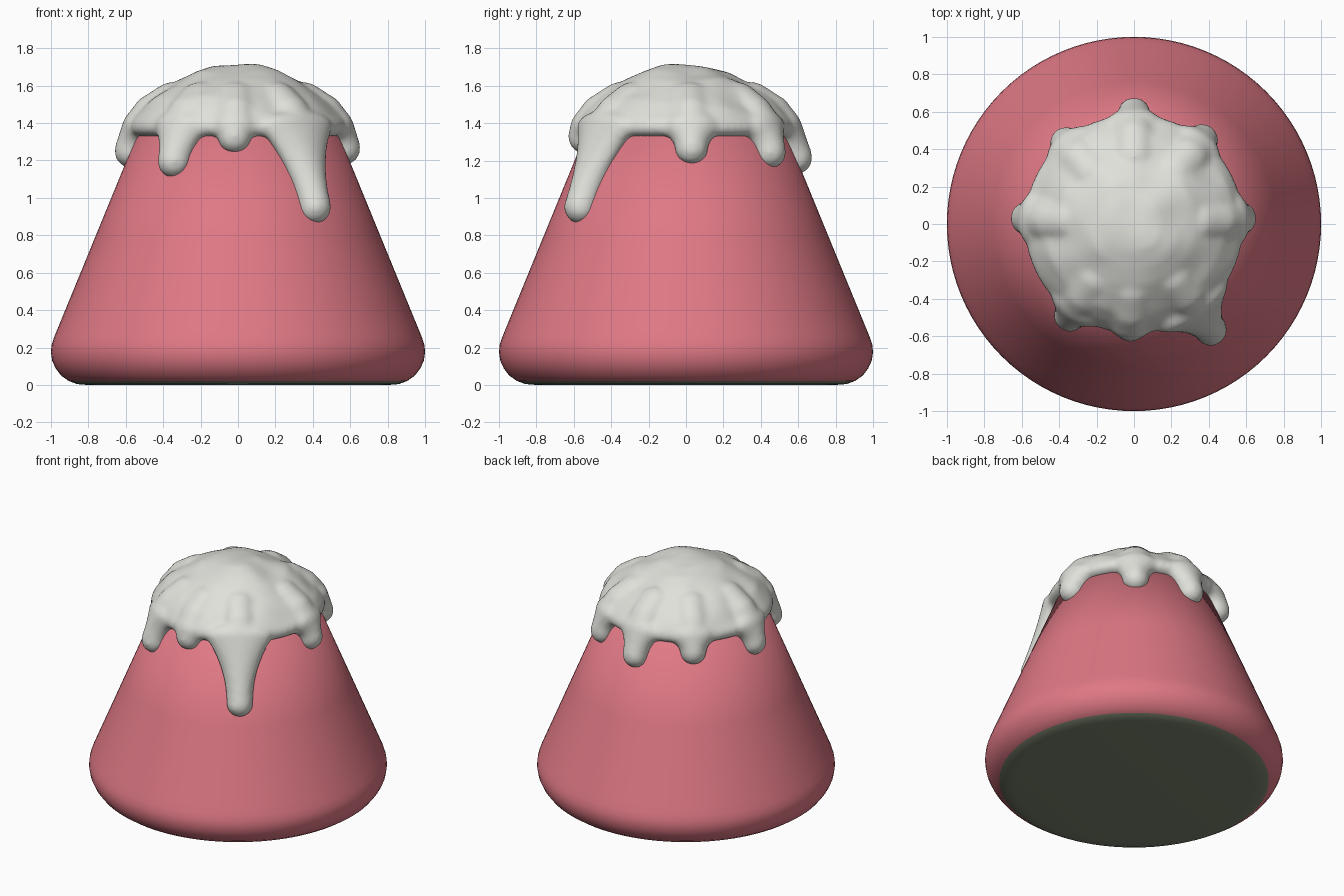
import bpy, bmesh, math
from mathutils import Matrix, Vector, noise

if "Cube" in bpy.data.objects:
    bpy.data.objects.remove(bpy.data.objects["Cube"])


def material(name, rgb):
    m = bpy.data.materials.new(name)
    m.diffuse_color = (*rgb, 1)
    m.use_nodes = True
    m.node_tree.nodes["Principled BSDF"].inputs["Base Color"].default_value = m.diffuse_color
    return m


PINK = material("pink", (0.74, 0.19, 0.235))
CREAM = material("off white", (0.74, 0.75, 0.70))
OLIVE = material("grey green", (0.20, 0.23, 0.155))


def lathe(bm, profile, n):
    """Revolve (radius, z) points round the z axis; ends are closed at the axis."""
    rings = []
    for r, z in profile:
        if r == 0:
            rings.append([bm.verts.new((0, 0, z))])
        else:
            rings.append([bm.verts.new((r * math.cos(a), r * math.sin(a), z))
                          for a in (2 * math.pi * i / n for i in range(n))])
    for lo, hi in zip(rings, rings[1:]):
        for i in range(n):
            j = (i + 1) % n
            quad = [lo[i % len(lo)], lo[j % len(lo)], hi[j % len(hi)], hi[i % len(hi)]]
            bm.faces.new(list(dict.fromkeys(quad)))


def finish(bm, name, mats):
    bmesh.ops.recalc_face_normals(bm, faces=bm.faces)
    me = bpy.data.meshes.new(name)
    bm.to_mesh(me)
    bm.free()
    ob = bpy.data.objects.new(name, me)
    bpy.context.collection.objects.link(ob)
    for m in mats:
        me.materials.append(m)
    return ob


def cone_radius(z):
    return 0.985 - 0.41 * (z - 0.25)


# Cone body with a rounded foot and a grey green underside
bm = bmesh.new()
lathe(bm, [(0, 0), (0.80, 0), (0.86, 0.005), (0.905, 0.022), (0.945, 0.05), (0.975, 0.09),
           (0.993, 0.13), (1.0, 0.175), (0.996, 0.215), (0.983, 0.255), (0.96, 0.311),
           (cone_radius(0.8), 0.8), (cone_radius(1.38), 1.38), (0, 1.40)], 96)
for f in bm.faces:
    f.smooth = True
    f.material_index = 1 if f.calc_center_median().z < 0.02 else 0
finish(bm, "cone_body", [PINK, OLIVE])

# Icing dome, slightly lumpy
bm = bmesh.new()
lathe(bm, [(0, 1.32), (0.5, 1.325), (0.565, 1.335), (0.588, 1.37), (0.58, 1.41), (0.54, 1.465),
           (0.48, 1.525), (0.41, 1.575), (0.33, 1.625), (0.24, 1.665), (0.14, 1.695),
           (0.07, 1.703), (0, 1.705)], 72)
for v in bm.verts:
    if v.co.z > 1.42:
        v.co.z += 0.035 * noise.noise(v.co * 5.0 + Vector((3.1, 0.7, 0)))

# Drips: angle in degrees, lowest z, extra width at the top
DRIPS = [(3, 1.18, 0.06), (51, 1.16, 0.06), (90, 1.13, 0.06), (130, 1.19, 0.06),
         (177, 1.165, 0.06), (235, 1.11, 0.07), (268, 1.24, 0.03), (306, 0.865, 0.14)]
for angle, low, flare in DRIPS:
    end = low + 0.085
    path = [(0.36, 1.53), (0.47, 1.46), (cone_radius(1.38) + 0.01, 1.38),
            (cone_radius(end), end)]
    for k, (p, q) in enumerate(zip(path, path[1:])):
        steps = 16 if k == 2 else 5
        for s in range(steps + 1):
            t = s / steps
            r, z = (a + (b - a) * t for a, b in zip(p, q))
            rise = min(1, max(0, (z - end) / (1.38 - end)))
            width = 0.09 + flare * rise ** 2.2
            if k < 2:
                width = 0.11
            m = (Matrix.Rotation(math.radians(angle), 4, 'Z') @ Matrix.Translation((r, 0, z))
                 @ Matrix.Diagonal((0.088, width, 0.09, 1)))
            bmesh.ops.create_icosphere(bm, subdivisions=3, radius=1, matrix=m)
icing = finish(bm, "icing", [CREAM])

# Fuse dome and drips into one soft skin
mod = icing.modifiers.new("fuse", 'REMESH')
mod.mode = 'VOXEL'
mod.voxel_size = 0.018
mod.use_smooth_shade = True
mod = icing.modifiers.new("soften", 'SMOOTH')
mod.factor = 0.5
mod.iterations = 8
bpy.context.view_layer.objects.active = icing
icing.select_set(True)
for name in ("fuse", "soften"):
    bpy.ops.object.modifier_apply(modifier=name)
for f in icing.data.polygons:
    f.use_smooth = True
    f.material_index = 0
